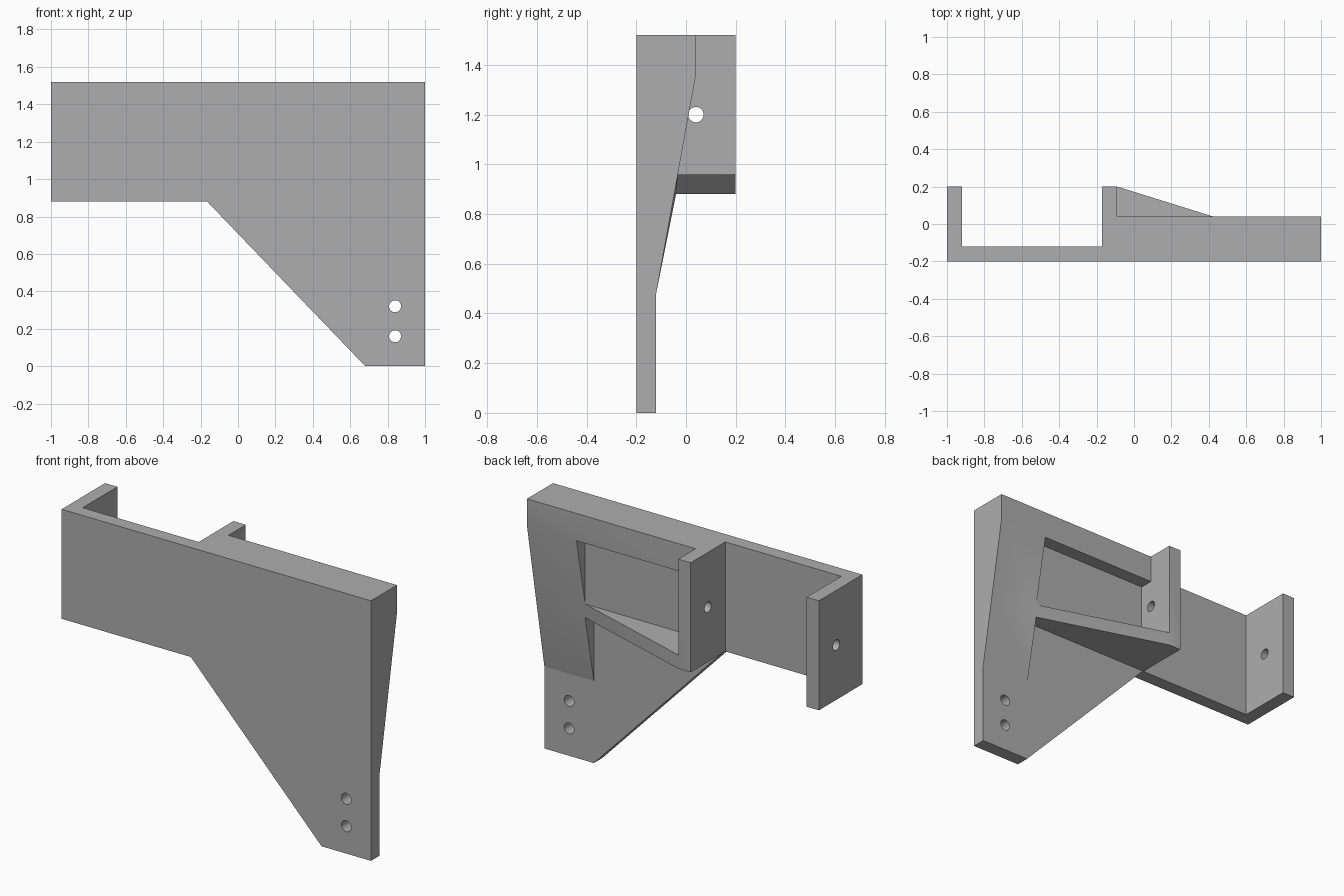
import bpy, bmesh, math
from mathutils import Vector

cube = bpy.data.objects.get("Cube")
if cube:
    bpy.data.objects.remove(cube, do_unlink=True)

FRONT, BACK = -0.2, 0.2
TOP, ARM_LOW = 1.52, 0.88
SKIN, FLOOR, BAR = -0.12, -0.04, 0.04      # back faces of plate, pocket and top bar
COL_X = 0.68

grey = bpy.data.materials.new("grey")
grey.use_nodes = True
grey.diffuse_color = (0.42, 0.42, 0.42, 1)
grey.node_tree.nodes["Principled BSDF"].inputs["Base Color"].default_value = grey.diffuse_color


def finish(bm, name):
    bmesh.ops.recalc_face_normals(bm, faces=bm.faces)
    mesh = bpy.data.meshes.new(name)
    bm.to_mesh(mesh)
    bm.free()
    mesh.materials.append(grey)
    ob = bpy.data.objects.new(name, mesh)
    bpy.context.collection.objects.link(ob)
    return ob


def prism(name, points, offset):
    """Extrude a flat outline along an offset."""
    bm = bmesh.new()
    face = bm.faces.new([bm.verts.new(p) for p in points])
    out = bmesh.ops.extrude_face_region(bm, geom=[face], use_keep_orig=True)
    moved = [v for v in out["geom"] if isinstance(v, bmesh.types.BMVert)]
    bmesh.ops.translate(bm, verts=moved, vec=Vector(offset))
    return finish(bm, name)


def box(name, x0, x1, y0, y1, z0, z1):
    return prism(name, [(x0, y0, z0), (x1, y0, z0), (x1, y1, z0), (x0, y1, z0)], (0, 0, z1 - z0))


def loft(name, x0, ring0, x1, ring1):
    """Bridge two (y, z) outlines at different x."""
    bm = bmesh.new()
    a = [bm.verts.new((x0, y, z)) for y, z in ring0]
    b = [bm.verts.new((x1, y, z)) for y, z in ring1]
    bm.faces.new(a)
    bm.faces.new(b)
    for i in range(len(a)):
        j = (i + 1) % len(a)
        bm.faces.new((a[i], a[j], b[j], b[i]))
    return finish(bm, name)


def hole(name, centre, radius, axis, length):
    bpy.ops.mesh.primitive_cylinder_add(vertices=32, radius=radius, depth=length, location=centre)
    ob = bpy.context.object
    ob.name = name
    ob.rotation_euler = (math.pi / 2, 0, 0) if axis == "y" else (0, math.pi / 2, 0)
    ob.data.materials.append(grey)
    ob.hide_render = True
    return ob


def combine(target, tool, operation):
    mod = target.modifiers.new(operation.lower(), "BOOLEAN")
    mod.operation, mod.object, mod.solver = operation, tool, "EXACT"
    bpy.context.view_layer.objects.active = target
    bpy.ops.object.modifier_apply(modifier=mod.name)
    bpy.data.objects.remove(tool, do_unlink=True)


# Front plate with the slanted lower edge
outline = [(-1, ARM_LOW), (-1, TOP), (1, TOP), (1, 0), (COL_X, 0), (-0.165, ARM_LOW)]
bracket = prism("bracket", [(x, FRONT, z) for x, z in outline], (0, SKIN - FRONT, 0))

# Tapered column, stepped along its inner side and straight along its outer side
heights = [0.48, 0.88, 0.96, 1.36, TOP]
inner = [SKIN, FLOOR, FLOOR, BAR, BAR]
outer = [SKIN + (BAR - SKIN) * min(1, (z - 0.48) / 0.88) for z in heights]
rings = [[(FRONT, TOP), (FRONT, 0.48)] + list(zip(ys, heights)) for ys in (inner, outer)]
parts = [loft("column", COL_X, rings[0], 1, rings[1])]

# Two tabs, top bar, pocket floor and sloping rib
parts += [box("end_tab", -1, -0.92, FRONT, BACK, ARM_LOW, TOP),
          box("middle_tab", -0.17, -0.09, FRONT, BACK, ARM_LOW, TOP),
          box("top_bar", -0.13, COL_X, FRONT, BAR, 1.36, TOP),
          box("pocket_floor", -0.13, COL_X, FRONT, FLOOR, ARM_LOW, 1.4),
          prism("rib", [(-0.09, FRONT, ARM_LOW), (COL_X, FRONT, ARM_LOW),
                        (COL_X, FLOOR, ARM_LOW), (-0.09, BACK, ARM_LOW)], (0, 0, 0.08))]
for part in parts:
    combine(bracket, part, "UNION")

# Bolt holes through the tabs and the foot
for x in (-0.96, -0.13):
    combine(bracket, hole("tab_hole", (x, 0.04, 1.2), 0.031, "x", 0.12), "DIFFERENCE")
for z in (0.16, 0.32):
    combine(bracket, hole("foot_hole", (0.84, -0.16, z), 0.032, "y", 0.2), "DIFFERENCE")

bpy.ops.object.select_all(action="DESELECT")
bracket.select_set(True)
bpy.context.view_layer.objects.active = bracket
bpy.ops.object.shade_smooth_by_angle(angle=math.radians(30))
